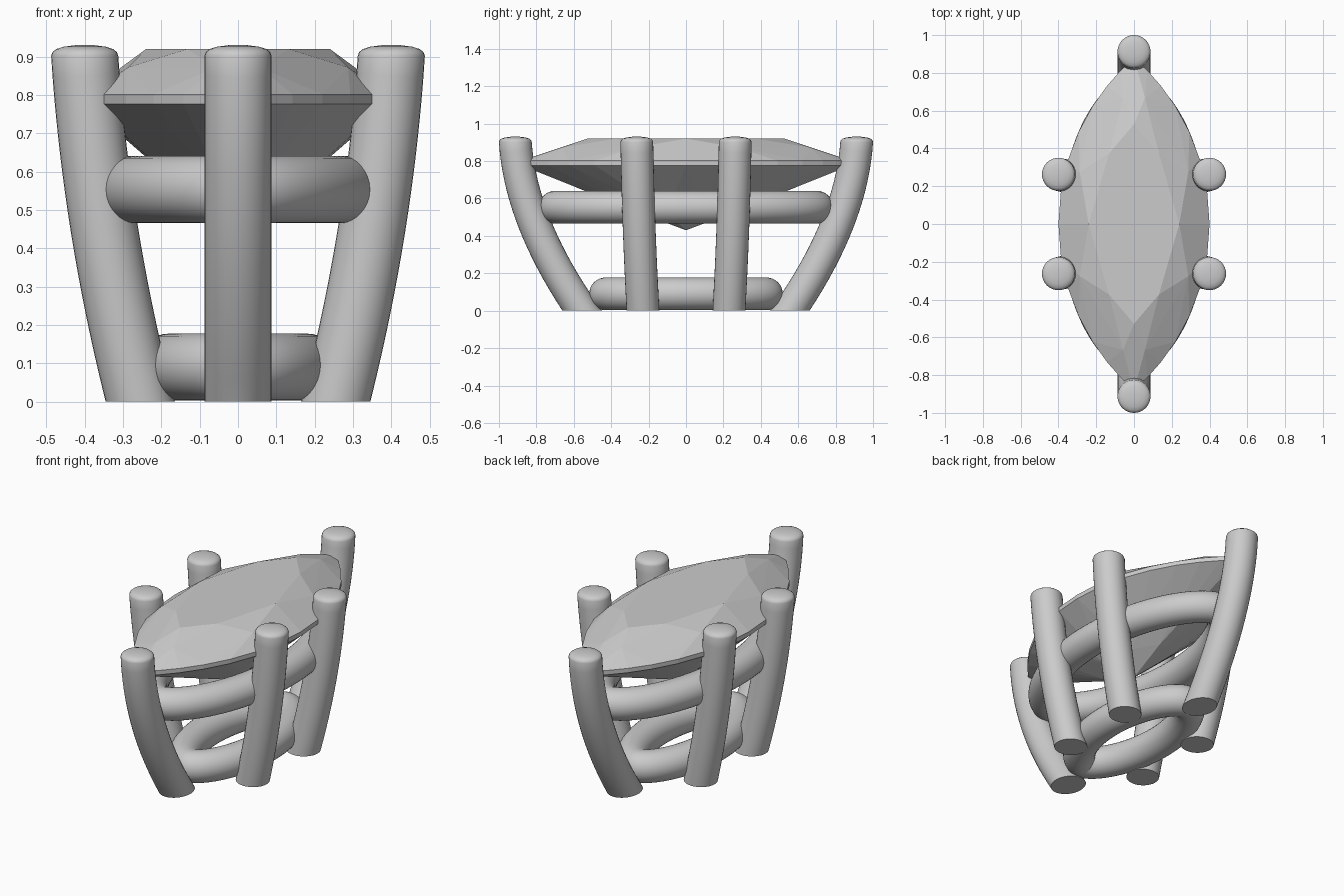
import bpy, bmesh, math
from mathutils import Vector

if "Cube" in bpy.data.objects:
    bpy.data.objects.remove(bpy.data.objects["Cube"])

R = 0.0875      # wire radius
SIDES = 32


def finish(name, bm, smooth=True):
    bmesh.ops.recalc_face_normals(bm, faces=bm.faces[:])
    me = bpy.data.meshes.new(name)
    bm.to_mesh(me)
    bm.free()
    ob = bpy.data.objects.new(name, me)
    bpy.context.collection.objects.link(ob)
    if smooth:
        bpy.ops.object.select_all(action='DESELECT')
        ob.select_set(True)
        bpy.context.view_layer.objects.active = ob
        bpy.ops.object.shade_smooth_by_angle(angle=math.radians(40))
    return ob


def bridge(bm, a, b):
    n = len(a)
    for i in range(n):
        bm.faces.new((a[i], a[(i + 1) % n], b[(i + 1) % n], b[i]))


def ring(bm, centre, u, v, r):
    return [bm.verts.new(centre + r * (u * math.cos(a) + v * math.sin(a)))
            for a in (2 * math.pi * i / SIDES for i in range(SIDES))]


# Curved prong: flat foot on the ground, softly domed tip
def prong(name, foot, bend, tip):
    p0, p1, p2 = Vector(foot), Vector(bend), Vector(tip)
    bm = bmesh.new()
    rings = []
    steps = 18
    for k in range(steps + 1):
        t = k / steps
        c = p0 * (1 - t) ** 2 + p1 * 2 * t * (1 - t) + p2 * t * t
        d = ((p1 - p0) * (1 - t) + (p2 - p1) * t).normalized()
        if k == steps:
            d = Vector((0, 0, 1))
        u = Vector((0, 1, 0)).cross(d).normalized()
        rings.append(ring(bm, c, u, d.cross(u), R))
        if k == 0:
            for vert in rings[0]:
                vert.co -= d * (vert.co.z / d.z)
    for r, dz in ((0.084, 0.010), (0.074, 0.018), (0.055, 0.024), (0.025, 0.028)):
        rings.append(ring(bm, p2 + Vector((0, 0, dz)),
                          Vector((1, 0, 0)), Vector((0, 1, 0)), r))
    for a, b in zip(rings, rings[1:]):
        bridge(bm, a, b)
    bm.faces.new(rings[0])
    bm.faces.new(rings[-1])
    finish(name, bm)


for sy, end in ((-1, "front"), (1, "back")):
    prong(end + "_end_prong", (0, sy * 0.555, 0), (0, sy * 0.885, 0.48), (0, sy * 0.9125, 0.902))
    for sx, side in ((-1, "left"), (1, "right")):
        prong(f"{end}_{side}_prong", (sx * 0.255, sy * 0.23, 0),
              (sx * 0.37, sy * 0.255, 0.45), (sx * 0.4, sy * 0.263, 0.902))


# Closed pointed-oval wire rail
def rail(name, a, b, z):
    n = 96
    pts = []
    for i in range(n):
        t = 2 * math.pi * i / n
        c = math.cos(t)
        pts.append(Vector((a * math.copysign(abs(c) ** 1.25, c), b * math.sin(t), z)))
    up = Vector((0, 0, 1))
    bm = bmesh.new()
    rings = []
    for i in range(n):
        d = (pts[(i + 1) % n] - pts[i - 1]).normalized()
        rings.append(ring(bm, pts[i], d.cross(up), up, R))
    for i in range(n):
        bridge(bm, rings[i - 1], rings[i])
    finish(name, bm)


rail("upper_rail", 0.30, 0.70, 0.553)
rail("lower_rail", 0.18, 0.43, 0.09)


# Faceted marquise stone: hull of scaled outline rings
def outline(t, s, z):
    a, b = 0.40, 0.88
    rad = (a * a + b * b) / (2 * a)
    y = b * math.sin(t)
    x = math.sqrt(rad * rad - y * y) - (rad - a)
    return Vector((math.copysign(x, math.cos(t)) * s, y * s, z))


bm = bmesh.new()
# count, phase, scale, height: table, crown, girdle edges, pavilion
for n, phase, s, z in ((8, 0, 0.6, 0.92), (8, 0.5, 0.82, 0.872), (32, 0, 1, 0.802),
                       (32, 0, 1, 0.777), (8, 0.5, 0.3, 0.522)):
    for i in range(n):
        bm.verts.new(outline(2 * math.pi * (i + phase) / n, s, z))
bm.verts.new((0, 0, 0.43))
bmesh.ops.remove_doubles(bm, verts=bm.verts[:], dist=0.0005)
res = bmesh.ops.convex_hull(bm, input=bm.verts[:])
bmesh.ops.delete(bm, geom=[v for v in bm.verts if not v.link_faces], context='VERTS')
bmesh.ops.dissolve_limit(bm, angle_limit=math.radians(1), verts=bm.verts[:], edges=bm.edges[:])
finish("marquise_stone", bm, smooth=False)
